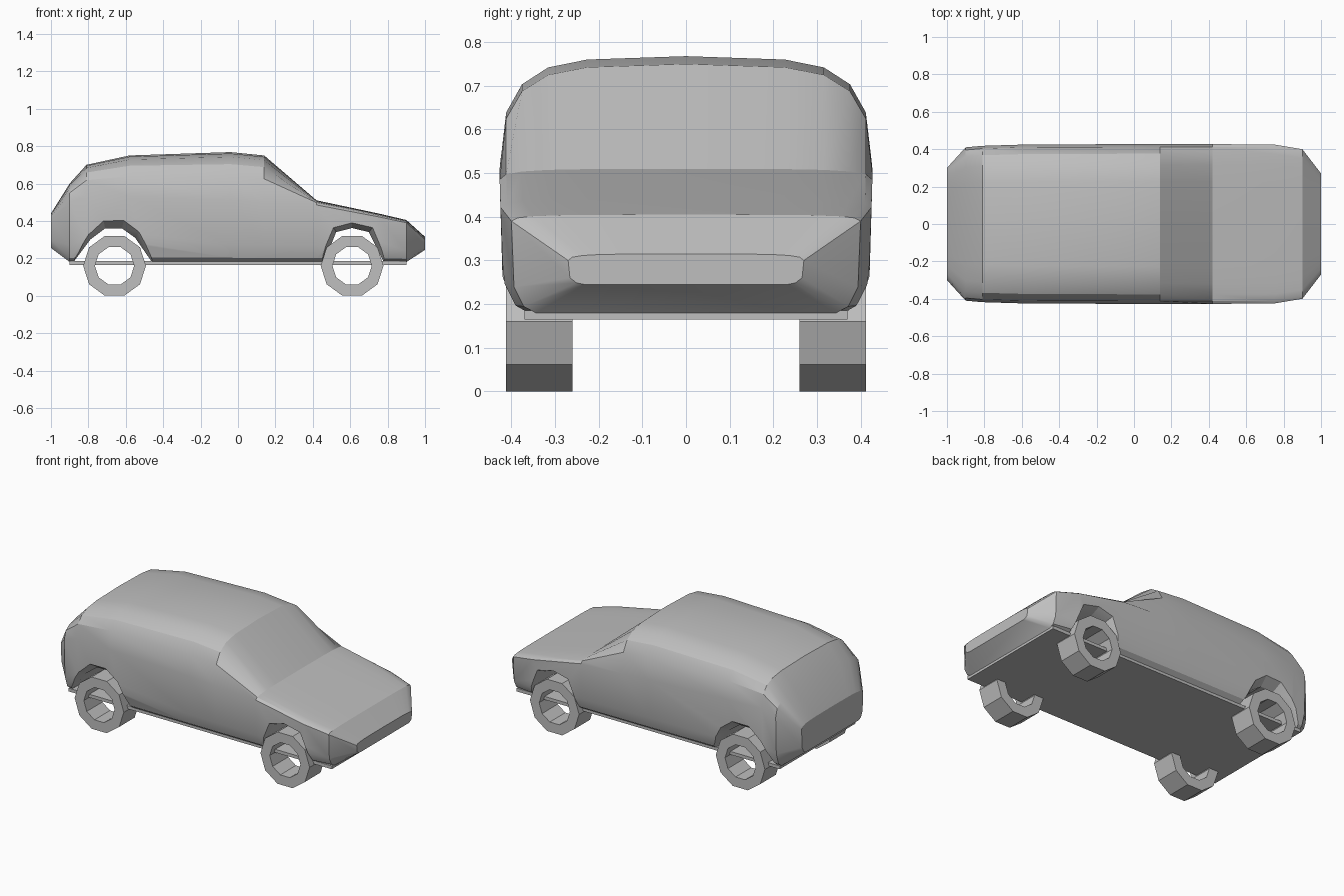
import bpy, bmesh, math

if "Cube" in bpy.data.objects:
    bpy.data.objects.remove(bpy.data.objects["Cube"])

grey = bpy.data.materials.new("plain grey")
grey.diffuse_color = (0.52, 0.52, 0.52, 1)
grey.use_nodes = True
grey.node_tree.nodes["Principled BSDF"].inputs["Base Color"].default_value = grey.diffuse_color


def make(name, rings, closed=False):
    """Skin a list of equal-length rings; cap the ends, or join last to first."""
    bm = bmesh.new()
    vs = [[bm.verts.new(p) for p in r] for r in rings]
    n = len(rings[0])
    pairs = list(zip(vs, vs[1:])) + ([(vs[-1], vs[0])] if closed else [])
    for a, b in pairs:
        for i in range(n):
            j = (i + 1) % n
            bm.faces.new((a[i], a[j], b[j], b[i]))
    if not closed:
        bm.faces.new(vs[0])
        bm.faces.new(vs[-1])
    bmesh.ops.recalc_face_normals(bm, faces=bm.faces)
    me = bpy.data.meshes.new(name)
    bm.to_mesh(me)
    bm.free()
    ob = bpy.data.objects.new(name, me)
    bpy.context.collection.objects.link(ob)
    me.materials.append(grey)
    return ob


# Car body: stations of x, roof z, shoulder z, floor z, half width
stations = [
    (-1.0, .44, .41, .255, .30), (-.9, .60, .50, .18, .41),
    (-.81, .70, .535, .18, .418), (-.58, .75, .53, .18, .425),
    (-.04, .768, .51, .18, .427), (.14, .75, .50, .18, .427),
    (.42, .51, .485, .18, .427), (.75, .44, .422, .18, .425),
    (.9, .405, .39, .18, .40), (1.0, .315, .30, .245, .27),
]
lower = [(.86, 0), (.93, .07), (.985, .28), (1, 1)]
upper = [(.965, .5), (.88, .75), (.74, .9), (.53, .97), (0, 1)]


def section(x, zt, zs, zb, w):
    half = [(w * a, zb + (zs - zb) * h) for a, h in lower]
    half += [(w * a, zs + (zt - zs) * h) for a, h in upper]
    full = half + [(-y, z) for y, z in reversed(half[:-1])]
    return [(x, y, z) for y, z in full]


body = make("car_body", [section(*s) for s in stations])

# Wheel arches: tunnels whose mouths flare outward
arches = {
    "rear": ([(-.9, .18), (-.8, .335), (-.72, .405), (-.61, .405), (-.53, .345), (-.44, .18)],
             [(-.88, .18), (-.79, .30), (-.71, .36), (-.62, .36), (-.55, .31), (-.46, .18)]),
    "front": ([(.43, .18), (.51, .365), (.61, .39), (.72, .365), (.8, .18)],
              [(.46, .18), (.525, .34), (.61, .362), (.70, .34), (.78, .18)]),
}
for name, (outer, inner) in arches.items():
    def ring(pts, y):
        ends = [(pts[-1][0], .1), (pts[0][0], .1)]
        return [(x, y, z) for x, z in pts + ends]
    cutter = make(name + "_arch_cutter", [
        ring(outer, -.5), ring(outer, -.425), ring(inner, -.36),
        ring(inner, .36), ring(outer, .425), ring(outer, .5)])
    cutter.hide_render = True
    cutter.hide_viewport = True
    mod = body.modifiers.new(name + "_arch", 'BOOLEAN')
    mod.operation = 'DIFFERENCE'
    mod.solver = 'EXACT'
    mod.object = cutter

# Bake the cuts, drop the cutters, then smooth the gentle edges
deps = bpy.context.evaluated_depsgraph_get()
cut = bpy.data.meshes.new_from_object(body.evaluated_get(deps))
body.modifiers.clear()
body.data = cut
for ob in list(bpy.data.objects):
    if ob.name.endswith("_cutter"):
        bpy.data.objects.remove(ob)
bpy.context.view_layer.objects.active = body
body.select_set(True)
bpy.ops.object.shade_smooth_by_angle(angle=math.radians(25))

# Flat floor plate
make("floor_plate", [[(x, -.37, .165), (x, .37, .165), (x, .37, .185), (x, -.37, .185)]
                     for x in (-.9, .9)])

# Ten-sided open wheel rings
for end, x in (("rear", -.66), ("front", .61)):
    for side, s in (("right", -1), ("left", 1)):
        rings = []
        for k in range(10):
            c, d = math.cos(k * math.pi / 5), math.sin(k * math.pi / 5)
            rings.append([(x + r * c, s * y, .16 + r * d)
                          for r, y in ((.168, .26), (.168, .412), (.105, .412), (.105, .26))])
        make(f"{end}_{side}_wheel", rings, closed=True)
